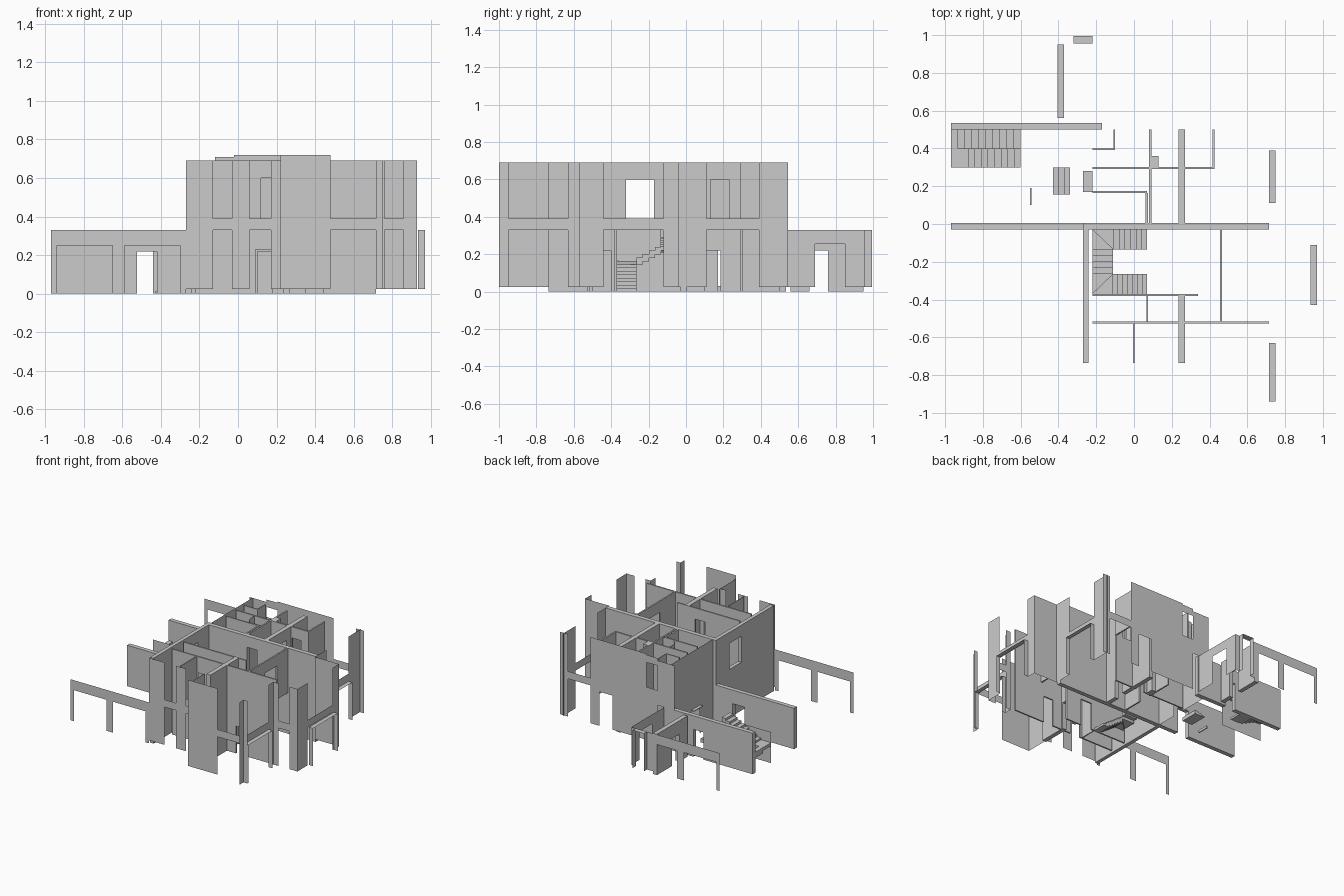
import bpy, math

if "Cube" in bpy.data.objects:
    bpy.data.objects.remove(bpy.data.objects["Cube"])

LOW, BAND, TOP, SILL = 0.33, 0.39, 0.69, 0.025   # storey levels


def mesh_object(name, quads):
    verts, faces = [], []
    for q in quads:
        faces.append(tuple(range(len(verts), len(verts) + len(q))))
        verts += q
    me = bpy.data.meshes.new(name)
    me.from_pydata(verts, [], faces)
    ob = bpy.data.objects.new(name, me)
    bpy.context.collection.objects.link(ob)
    return ob


def wall(name, axis, pos, a, b, z0, z1, thick=0.0, holes=()):
    """Wall running along axis from a to b; holes are (a, b, z0, z1)."""
    us = sorted({a, b, *[min(max(h, a), b) for o in holes for h in o[:2]]})
    zs = sorted({z0, z1, *[min(max(h, z0), z1) for o in holes for h in o[2:]]})

    def pt(u, d, z):
        return (u, d, z) if axis == 'x' else (d, u, z)

    def solid(i, j):
        if not (0 <= i < len(us) - 1 and 0 <= j < len(zs) - 1):
            return False
        u, z = (us[i] + us[i + 1]) / 2, (zs[j] + zs[j + 1]) / 2
        return not any(h[0] < u < h[1] and h[2] < z < h[3] for h in holes)

    d0, d1 = pos, pos + thick
    quads = []
    for i in range(len(us) - 1):
        for j in range(len(zs) - 1):
            if not solid(i, j):
                continue
            u0, u1, w0, w1 = us[i], us[i + 1], zs[j], zs[j + 1]
            for d in ((d0, d1) if thick else (d0,)):
                quads.append([pt(u0, d, w0), pt(u1, d, w0), pt(u1, d, w1), pt(u0, d, w1)])
            if not thick:
                continue
            for di, dj, p, q in ((-1, 0, (u0, w0), (u0, w1)), (1, 0, (u1, w0), (u1, w1)),
                                 (0, -1, (u0, w0), (u1, w0)), (0, 1, (u0, w1), (u1, w1))):
                if not solid(i + di, j + dj):
                    quads.append([pt(p[0], d0, p[1]), pt(q[0], d0, q[1]),
                                  pt(q[0], d1, q[1]), pt(p[0], d1, p[1])])
    return mesh_object(name, quads)


def bays(*spans):
    """Tall openings on both storeys, leaving a band at floor level."""
    return [(s, e, z, w) for s, e in spans for z, w in ((SILL - 1, LOW), (BAND, TOP + 0.001))]


def reveal(name, axis, d0, d1, a, b):
    """Jambs and head of a lower window or door."""
    def pt(u, d, z):
        return (u, d, z) if axis == 'x' else (d, u, z)
    q = [[pt(u, d0, SILL), pt(u, d1, SILL), pt(u, d1, LOW), pt(u, d0, LOW)] for u in (a, b)]
    q.append([pt(a, d0, LOW), pt(b, d0, LOW), pt(b, d1, LOW), pt(a, d1, LOW)])
    mesh_object(name, q)


def prism(name, pts, z0, z1):
    n = len(pts)
    lo, hi = [(x, y, z0) for x, y in pts], [(x, y, z1) for x, y in pts]
    mesh_object(name, [lo[::-1], hi] + [[lo[i], lo[(i + 1) % n], hi[(i + 1) % n], hi[i]] for i in range(n)])


def box(name, x0, x1, y0, y1, z0, z1):
    prism(name, [(x0, y0), (x1, y0), (x1, y1), (x0, y1)], z0, z1)


# Thin outer facades: front
wall("front_facade_main", 'x', -0.95, 0.22, 0.48, SILL, 0.72)
wall("front_facade_bay", 'x', -0.95, 0.48, 0.75, SILL, TOP, 0, bays((0.48, 0.715)))
wall("front_facade_left", 'x', -0.75, -0.27, 0.22, SILL, TOP, 0, bays((-0.13, -0.03), (0.06, 0.17)))
wall("front_facade_return", 'y', 0.22, -0.95, -0.735, SILL, TOP)

# Right side facades with window reveals
wall("right_facade_front", 'y', 0.715, -1.0, -0.57, SILL, TOP, 0, bays((-0.95, -0.63)))
wall("right_facade_middle", 'y', 0.93, -0.57, -0.04, SILL, TOP, 0, bays((-0.44, -0.12)))
wall("right_facade_back", 'y', 0.715, -0.04, 0.545, SILL, TOP, 0, bays((0.11, 0.39)))
wall("bay_return_front", 'x', -0.57, 0.715, 0.93, SILL, TOP, 0, bays((0.76, 0.86)))
wall("bay_return_back", 'x', -0.04, 0.715, 0.93, SILL, TOP)
for x, y0, y1 in ((0.715, -0.94, -0.63), (0.935, -0.43, -0.11), (0.715, 0.11, 0.39)):
    reveal("window_reveal", 'y', x, x + 0.035, y0, y1)

# Back facade
wall("back_facade_bay", 'x', 0.535, 0.48, 0.75, SILL, TOP, 0, bays((0.48, 0.68)))
wall("back_facade_main", 'x', 0.535, -0.02, 0.48, SILL, 0.72, 0, [(0.28, 0.40, 0, 0.30)])
wall("back_facade_window", 'x', 0.535, -0.12, -0.02, SILL, 0.71, 0, [(-0.12, -0.02, 0.45, 0.65)])
wall("back_facade_end", 'x', 0.535, -0.27, -0.12, LOW, TOP)

# Garden portals at front and back
wall("front_portal", 'x', -0.75, -0.97, -0.27, 0.0, LOW, 0,
     [(-0.94, -0.65, -1, 0.25), (-0.59, -0.30, -1, 0.25)])
wall("back_portal", 'x', 0.955, -0.97, -0.18, SILL, LOW, 0,
     [(-0.94, -0.65, -1, 0.25), (-0.59, -0.40, -1, 0.25), (-0.32, -0.22, -1, LOW - 0.01)])
reveal("entrance_reveal", 'x', 0.955, 0.995, -0.32, -0.22)

# Thick structural walls
T = 0.035
wall("spine_wall_low", 'x', -0.03, -0.97, -0.27, 0, LOW, T, [(-0.525, -0.42, -1, 0.22)])
wall("spine_wall_high", 'x', -0.03, -0.27, 0.715, 0, TOP, T,
     [(0.10, 0.19, BAND, 0.60)])
wall("left_wall_front", 'y', -0.27, -0.735, -0.03, 0, TOP, 0.03, [(-0.32, -0.17, BAND, 0.60)])
for d in (-0.245, -0.24):
    wall("left_wall_back", 'y', d, 0.005, 0.535, 0, TOP, 0, [(0.17, 0.28, -1, 0.22)])
box("left_door_head", -0.27, -0.22, 0.17, 0.28, 0.22, 0.226)
wall("cross_wall_front", 'y', 0.235, -0.735, -0.38, 0, TOP, T, [(-0.50, -0.40, -1, 0.22)])
wall("cross_wall_back", 'y', 0.235, 0.005, 0.50, 0, TOP, T,
     [(0.10, 0.185, -1, 0.22), (0.13, 0.23, BAND, 0.60)])
wall("yard_wall", 'x', 0.50, -0.97, -0.17, 0, LOW, T, [(-0.53, -0.44, -1, 0.22)])

# Entrance room
wall("entrance_wall_left", 'y', -0.405, 0.56, 0.95, 0, LOW, T, [(0.66, 0.76, -1, 0.22)])
wall("entrance_wall_right", 'y', -0.18, 0.535, 0.955, SILL, LOW, 0, [(0.69, 0.85, 0, 0.255)])

# Thin partitions
P = 0.012
wall("partition_stair", 'x', -0.382, -0.22, 0.34, 0, TOP, P, [(0.10, 0.20, -1, 0.22), (0.09, 0.18, BAND, 0.60)])
wall("partition_front", 'x', -0.527, -0.22, 0.715, 0, TOP, P,
     [(0.09, 0.18, -1, 0.23), (0.12, 0.20, BAND, 0.60), (0.35, 0.44, -1, 0.22)])
wall("partition_right", 'y', 0.455, -0.52, -0.03, LOW, TOP, P, [(-0.32, -0.17, BAND, 0.60)])
wall("partition_rear", 'x', 0.29, -0.22, 0.425, 0, TOP, P, [(0.15, 0.23, -1, 0.22), (0.28, 0.36, BAND, 0.60)])
wall("partition_centre", 'y', 0.08, 0.005, 0.50, 0, TOP, P, [(0.17, 0.28, -1, 0.22)])
wall("partition_closet", 'y', 0.415, 0.29, 0.50, BAND, TOP, P)
wall("partition_hall", 'x', 0.163, -0.22, 0.07, BAND, TOP, P)
wall("partition_hall_side", 'y', 0.062, 0.005, 0.165, BAND, TOP, P)
wall("partition_room", 'y', -0.005, -0.735, -0.52, BAND, TOP, 0.008)
wall("partition_nook", 'y', 0.065, -0.52, -0.38, 0, LOW, 0.008)
wall("partition_bath", 'x', 0.393, -0.22, -0.10, BAND, TOP, 0.008)
wall("partition_bath_side", 'y', -0.108, 0.393, 0.50, BAND, TOP, 0.008)
box("flue", 0.085, 0.13, 0.30, 0.36, 0, TOP)

# Curved partition
arc = [(-0.055, 0.30)] + [(0.005 + 0.06 * math.cos(t), 0.24 + 0.06 * math.sin(t))
                          for t in [math.pi + i * math.pi / 16 for i in range(9)]] + [(0.08, 0.18)]
mesh_object("curved_partition", [[(*arc[i], LOW), (*arc[i + 1], LOW), (*arc[i + 1], TOP), (*arc[i], TOP)]
                                 for i in range(len(arc) - 1)])

# Indoor U-shaped stair
R = 0.0183
for i in range(7):
    x = 0.07 - i * 0.026
    h = R * (i + 1)
    box("stair_lower_step", x - 0.026, x, -0.37, -0.265, max(0, h - 0.04), h)
c0 = (-0.11, -0.265)
prism("stair_winder", [c0, (-0.11, -0.37), (-0.22, -0.37)], 0.10, 0.146)
prism("stair_winder", [c0, (-0.22, -0.37), (-0.22, -0.265)], 0.12, 0.165)
for i in range(4):
    y = -0.265 + i * 0.033
    h = 0.183 + R * i
    box("stair_middle_step", -0.22, -0.11, y, y + 0.033, h - 0.04, h)
prism("stair_winder", [(-0.11, -0.135), (-0.22, -0.03), (-0.22, -0.135)], 0.21, 0.256)
prism("stair_winder", [(-0.11, -0.135), (-0.11, -0.03), (-0.22, -0.03)], 0.22, 0.27)
for i in range(6):
    x = -0.11 + i * 0.03
    h = 0.28 + 0.01 * i
    box("stair_upper_step", x, x + 0.03, -0.135, -0.03, h - 0.04, h)

# Yard stair with landing, side wall and entrance steps
for i in range(10):
    x = -0.60 - i * 0.037
    box("yard_stair_lower", x - 0.037, x, 0.40, 0.50, max(0, 0.0165 * i - 0.03), 0.0165 * (i + 1))
box("yard_landing", -0.97, -0.88, 0.30, 0.40, 0.14, 0.165)
for i in range(8):
    x = -0.88 + i * 0.035
    box("yard_stair_upper", x, x + 0.035, 0.30, 0.40, 0.145 + 0.0185 * i, 0.18 + 0.0185 * i)
wall("yard_stair_side", 'x', 0.30, -0.97, -0.60, 0, 0.25)
for i in range(3):
    box("entrance_step", -0.43 + 0.03 * i, -0.40 + 0.03 * i, 0.155, 0.30, 0, 0.01 * (i + 1))
wall("garden_screen", 'y', -0.55, 0.10, 0.19, 0, 0.02, 0.008)
